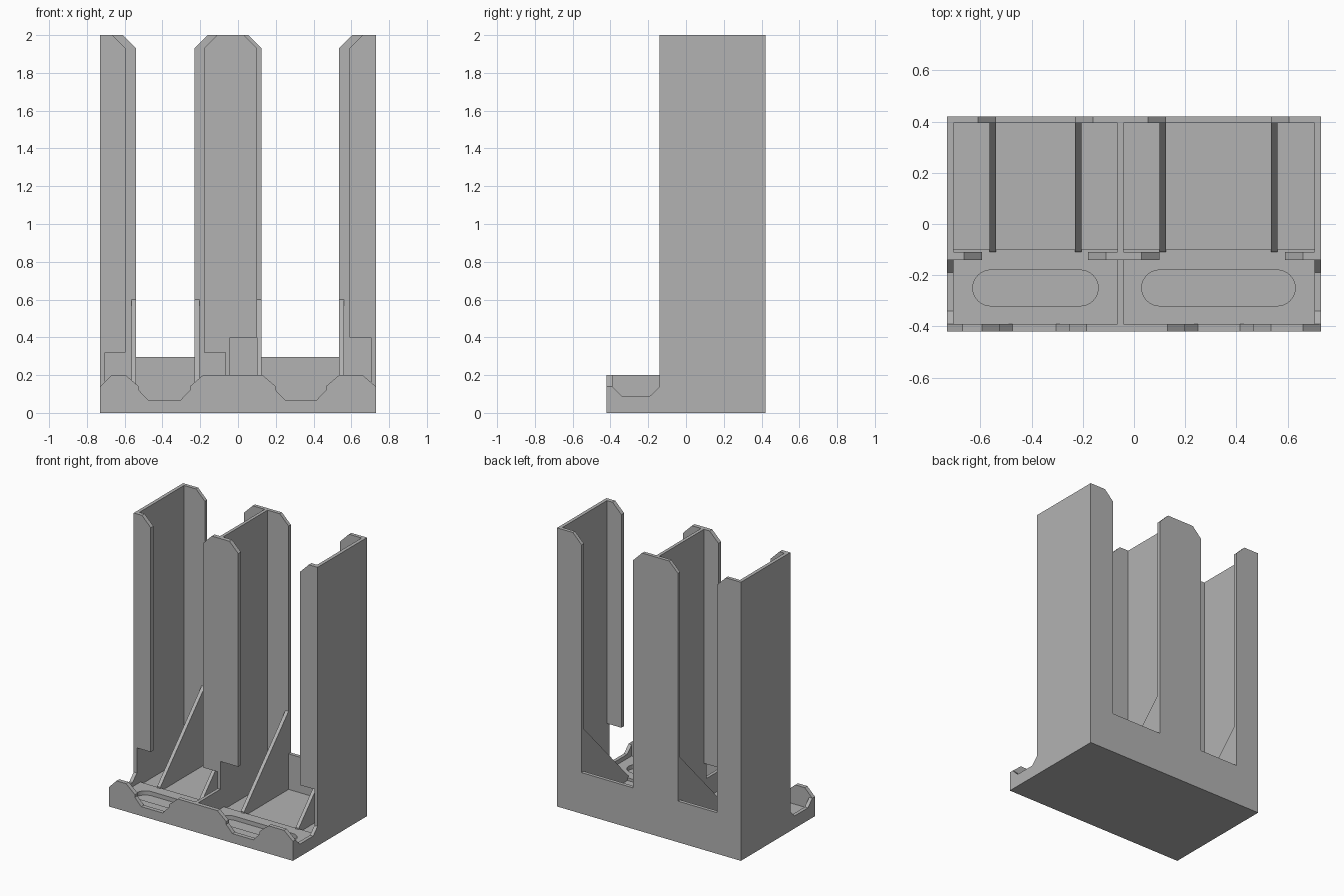
import bpy, bmesh, math

cube = bpy.data.objects.get("Cube")
if cube:
    bpy.data.objects.remove(cube, do_unlink=True)

grey = bpy.data.materials.new("plain grey")
grey.use_nodes = True
COLOUR = (0.45, 0.45, 0.45, 1)
grey.diffuse_color = COLOUR
grey.node_tree.nodes["Principled BSDF"].inputs["Base Color"].default_value = COLOUR

W, FRONT, BACK, TOP = 0.73, -0.42, 0.42, 2.0   # outer extents
T = 0.025                                      # wall thickness
BAY = -0.14                                    # front of the tall bays
TRAY_FLOOR, BAY_FLOOR, SCOOP_FLOOR = 0.06, 0.04, 0.03


def prism(name, outline, axis, lo, hi):
    """Extrude a 2D outline along the given axis from lo to hi."""
    place = {"x": lambda a, b, c: (c, a, b),
             "y": lambda a, b, c: (a, c, b),
             "z": lambda a, b, c: (a, b, c)}[axis]
    bm = bmesh.new()
    face = bm.faces.new([bm.verts.new(place(a, b, lo)) for a, b in outline])
    new = bmesh.ops.extrude_face_region(bm, geom=[face])["geom"]
    shift = place(0, 0, hi - lo)
    bmesh.ops.translate(bm, vec=shift, verts=[v for v in new if isinstance(v, bmesh.types.BMVert)])
    bmesh.ops.recalc_face_normals(bm, faces=bm.faces)
    mesh = bpy.data.meshes.new(name)
    bm.to_mesh(mesh)
    bm.free()
    mesh.materials.append(grey)
    obj = bpy.data.objects.new(name, mesh)
    bpy.context.collection.objects.link(obj)
    return obj


def box(name, x0, x1, y0, y1, z0, z1):
    return prism(name, [(x0, y0), (x1, y0), (x1, y1), (x0, y1)], "z", z0, z1)


# Tall back wall with two open slots and chamfered tops
C = 0.07
outline = [(-W, 0), (-W, TOP)]
for a, b in ((-0.54, -0.23), (0.125, 0.535)):
    outline += [(a - C, TOP), (a, TOP - C), (a, 0.295), (b, 0.295), (b, TOP - C), (b + C, TOP)]
outline += [(W, TOP), (W, 0)]
prism("back_wall", outline, "y", BACK - T, BACK)

# Side walls, stepping down to a low notched tray edge
side = [(BACK - T, 0), (BACK - T, TOP), (BAY, TOP), (BAY, 0.14), (-0.19, 0.09),
        (-0.34, 0.09), (-0.39, 0.14), (-0.39, 0)]
prism("right_side_wall", side, "x", -W, -W + T)
prism("left_side_wall", side, "x", W - T, W)

# Divider between the bays and between the trays
divider = [(BACK - T, 0), (BACK - T, TOP), (BAY, TOP), (BAY, 0.2), (-0.39, 0.2), (-0.39, 0)]
prism("divider", divider, "x", -0.065, -0.042)

# Front retaining flanges: wall side, free edge, bottom height
flanges = ((-W + T, -0.595, 0.32), (-0.065, -0.18, 0.32),
           (-0.042, 0.1, 0.4), (W - T, 0.59, 0.4))
for i, (wall, edge, z) in enumerate(flanges):
    s = math.copysign(C, edge - wall)
    prism(f"front_flange_{i + 1}",
          [(wall, z), (edge, z), (edge, TOP - C), (edge - s, TOP), (wall, TOP)],
          "y", BAY, BAY + 0.03)

# Low front wall with chamfered finger notches
lip = [(-W, 0), (-W, 0.14), (-0.67, 0.2)]
for a, b in ((-0.595, -0.185), (0.13, 0.535)):
    lip += [(a, 0.2), (a + C, 0.14), (a + C, 0.12), (a + 0.12, TRAY_FLOOR + 0.007),
            (b - 0.12, TRAY_FLOOR + 0.007), (b - C, 0.12), (b - C, 0.14), (b, 0.2)]
lip += [(0.66, 0.2), (W, 0.14), (W, 0)]
prism("front_lip", lip, "y", FRONT, -0.39)

# Floors
box("bay_floor", -W + T, W - T, -0.1, BACK - T, 0, BAY_FLOOR)
tray = box("tray_floor", -W + T, W - T, -0.39, -0.1, 0, TRAY_FLOOR)

# Rounded finger scoops cut into the tray floor
R, CY = 0.07, -0.25
for i, (x0, x1) in enumerate(((-0.63, -0.14), (0.03, 0.63))):
    arc = [math.pi * k / 16 - math.pi / 2 for k in range(17)]
    pts = [(x1 - R + R * math.cos(t), CY + R * math.sin(t)) for t in arc]
    pts += [(x0 + R - R * math.cos(t), CY - R * math.sin(t)) for t in arc]
    cutter = prism(f"scoop_cutter_{i + 1}", pts, "z", SCOOP_FLOOR, 0.2)
    cutter.hide_render = True
    cutter.hide_set(True)
    cutter.display_type = "WIRE"
    cut = tray.modifiers.new("scoop", "BOOLEAN")
    cut.object = cutter
    cut.operation = "DIFFERENCE"
    cut.solver = "EXACT"

# Sloped support ribs inside the bays
rib = [(BACK - T, 0), (BACK - T, 0.6), (-0.11, TRAY_FLOOR + 0.01), (-0.11, 0)]
for i, x in enumerate((-0.565, -0.23, 0.1, 0.535)):
    prism(f"rib_{i + 1}", rib, "x", x, x + T)
